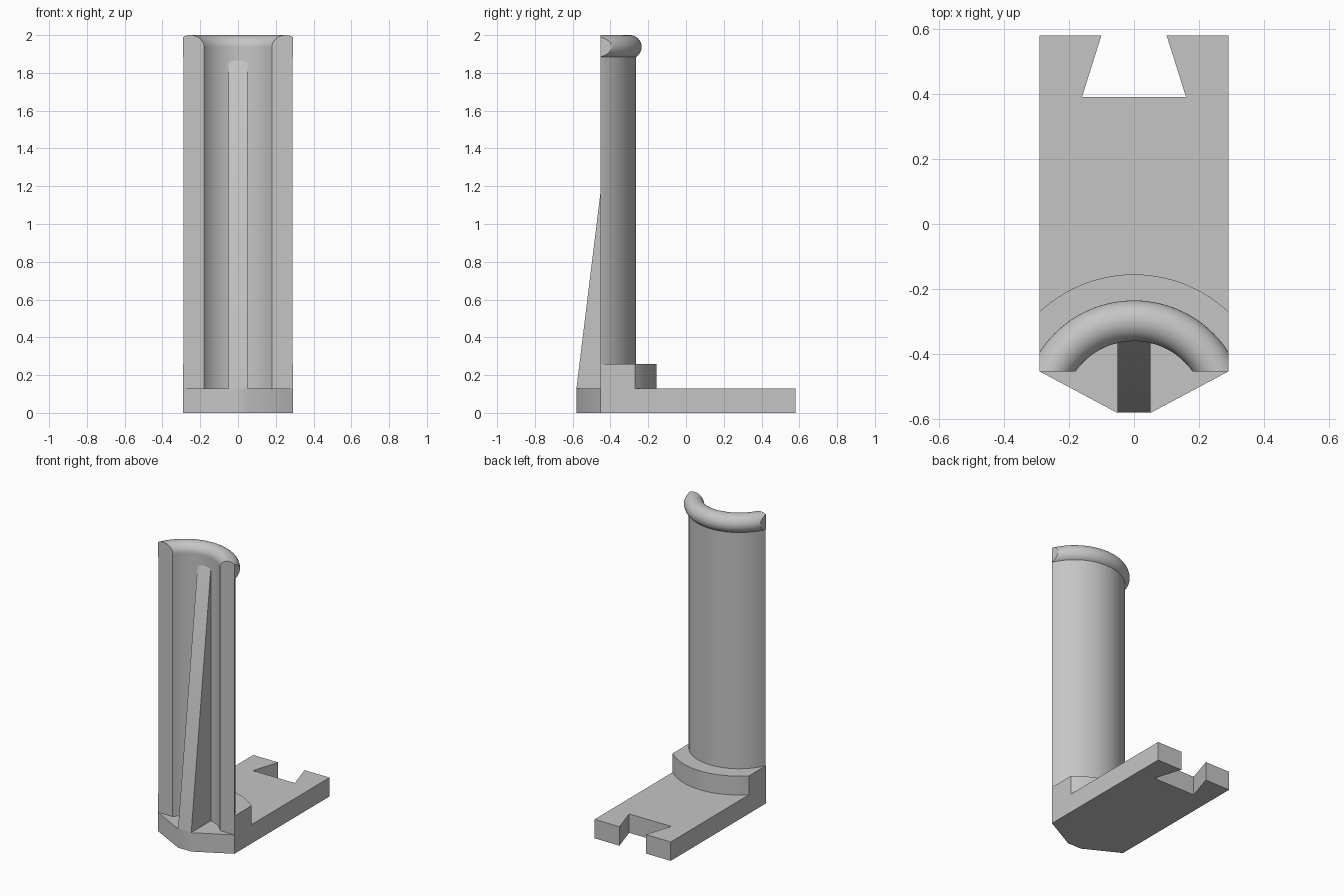
import bpy, bmesh, math
from mathutils import Vector, Matrix

cube = bpy.data.objects.get("Cube")
if cube:
    bpy.data.objects.remove(cube, do_unlink=True)

# One plain grey for every part
grey = bpy.data.materials.new("light_grey")
grey.use_nodes = True
colour = (0.56, 0.56, 0.56, 1)
grey.diffuse_color = colour
grey.node_tree.nodes["Principled BSDF"].inputs["Base Color"].default_value = colour

HALF_W = 0.29        # half width of the whole stand
AXIS_Y = -0.58       # axis of the curved back wall
FRONT_Y = -0.453     # flat front of the curved wall
BASE_H = 0.13
STEP_H = 0.26
INNER_R = 0.22
WALL_R = 0.316


def finish(name, bm):
    bmesh.ops.recalc_face_normals(bm, faces=bm.faces[:])
    mesh = bpy.data.meshes.new(name)
    bm.to_mesh(mesh)
    bm.free()
    mesh.materials.append(grey)
    mesh.shade_smooth()
    mesh.set_sharp_from_angle(angle=math.radians(30))
    obj = bpy.data.objects.new(name, mesh)
    bpy.context.collection.objects.link(obj)
    return obj


def prism(name, outline, direction):
    """Extrude a closed outline of 3D points along a direction."""
    bm = bmesh.new()
    face = bm.faces.new([bm.verts.new(p) for p in outline])
    new = bmesh.ops.extrude_face_region(bm, geom=[face])["geom"]
    bmesh.ops.translate(bm, vec=direction, verts=[v for v in new if isinstance(v, bmesh.types.BMVert)])
    return finish(name, bm)


def trim(bm, point, normal):
    """Cut away everything on the normal side and cap the cut."""
    cut = bmesh.ops.bisect_plane(bm, geom=bm.verts[:] + bm.edges[:] + bm.faces[:], dist=1e-5,
                                 plane_co=point, plane_no=normal, clear_outer=True)["geom_cut"]
    edges = [e for e in cut if isinstance(e, bmesh.types.BMEdge) and e.is_boundary]
    if edges:
        bmesh.ops.holes_fill(bm, edges=edges, sides=0)


def arc_part(name, profile, steps=96):
    """Sweep a closed (radius, z) profile half round the axis, then trim it to the stand."""
    bm = bmesh.new()
    ring = [bm.verts.new((r, AXIS_Y, z)) for r, z in profile]
    edges = [bm.edges.new((ring[i - 1], ring[i])) for i in range(len(ring))]
    bmesh.ops.spin(bm, geom=ring + edges, cent=(0, AXIS_Y, 0), axis=(0, 0, 1),
                   angle=math.pi, steps=steps)
    trim(bm, (0, FRONT_Y, 0), (0, -1, 0))
    for side in (-1, 1):
        trim(bm, (side * HALF_W, 0, 0), (side, 0, 0))
    return finish(name, bm)


def band(r0, r1, z0, z1):
    return [(r0, z0), (r1, z0), (r1, z1), (r0, z1)]


# Base plate with a dovetail notch at the back and a tapered front
right_half = [(0.16, 0.39), (0.10, 0.58), (HALF_W, 0.58), (HALF_W, FRONT_Y), (0.052, -0.58)]
outline = right_half + [(-x, y) for x, y in reversed(right_half)]
prism("base_plate", [(x, y, 0) for x, y in outline], (0, 0, BASE_H))

# Curved step, wall and rounded rim share one axis
arc_part("foot_step", band(INNER_R, 0.425, BASE_H, STEP_H))
arc_part("curved_wall", band(INNER_R, WALL_R, STEP_H, 1.9375))
rim_r = 0.0625
rim = [(INNER_R + rim_r + rim_r * math.cos(a), 2 - rim_r + rim_r * math.sin(a))
       for a in (math.tau * i / 40 for i in range(40))]
arc_part("rounded_rim", rim)

# Tapered rib bracing the hollow of the wall
rib = [(-0.58, BASE_H), (-0.34, BASE_H), (-0.34, 1.9), (-0.369, 1.85)]
prism("support_rib", [(-0.05, y, z) for y, z in rib], (0.1, 0, 0))
